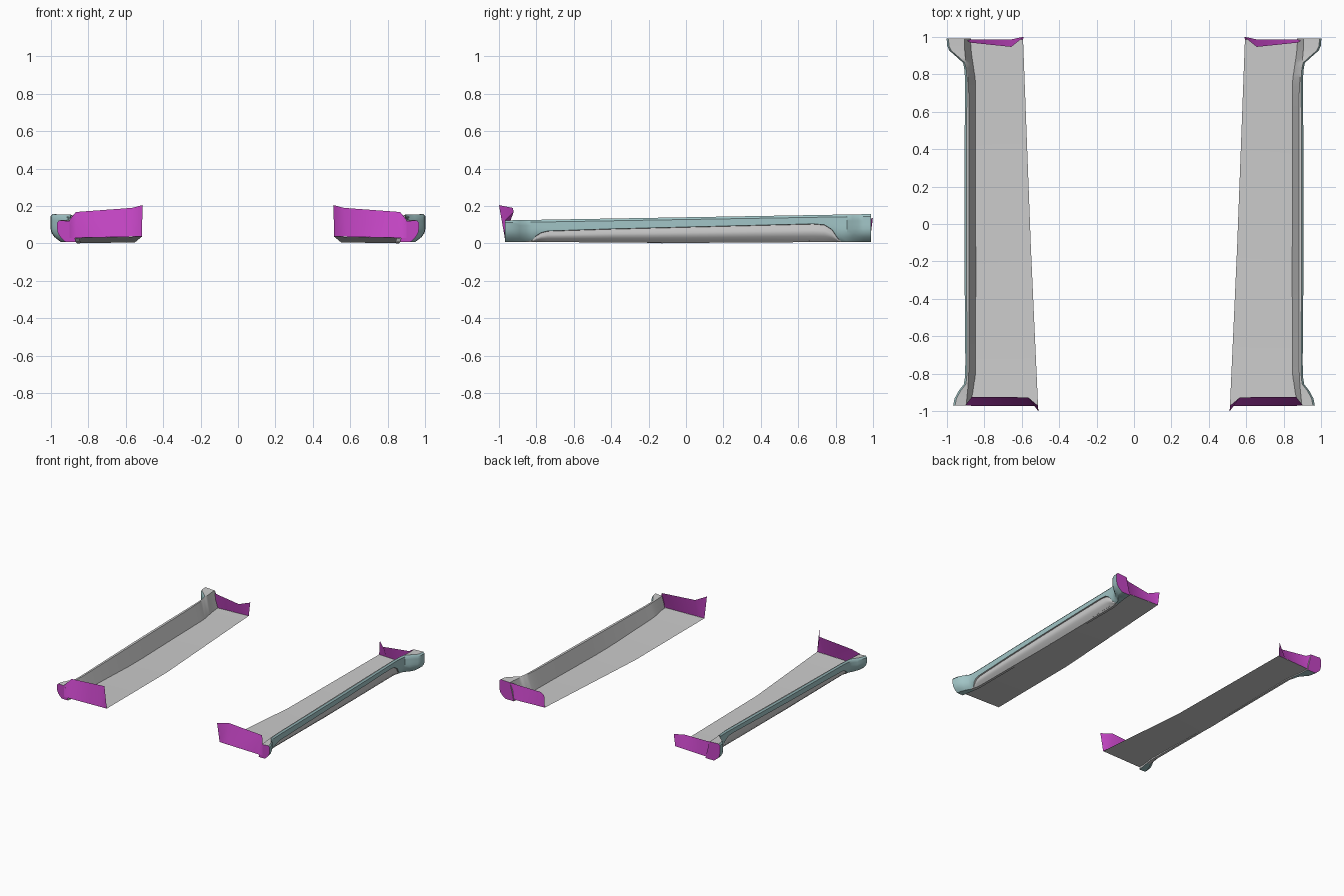
import bpy, math


def material(name, rgb):
    m = bpy.data.materials.new(name)
    m.diffuse_color = (*rgb, 1)
    return m


TEAL = material("teal", (0.36, 0.56, 0.57))
PURPLE = material("purple", (0.55, 0.06, 0.55))
GREY = material("grey", (0.6, 0.6, 0.6))


def build(name, verts, faces, mats, indices=None, angle=35):
    """Right-hand part, mirrored across x = 0."""
    me = bpy.data.meshes.new(name)
    me.from_pydata(verts, [], faces)
    for m in mats:
        me.materials.append(m)
    if indices:
        me.polygons.foreach_set("material_index", indices)
    ob = bpy.data.objects.new(name, me)
    bpy.context.collection.objects.link(ob)
    mod = ob.modifiers.new("mirror", 'MIRROR')
    mod.use_mirror_merge = False
    bpy.ops.object.select_all(action='DESELECT')
    ob.select_set(True)
    bpy.context.view_layer.objects.active = ob
    bpy.ops.object.shade_smooth_by_angle(angle=math.radians(angle))
    return ob


# Sill stations: y, outer x, inner bottom x, inner top x, inset panel height
stations = [
    (-0.968, 0.965, 0.865, 0.895, 0.012),
    (-0.930, 0.957, 0.860, 0.892, 0.012),
    (-0.890, 0.935, 0.853, 0.888, 0.012),
    (-0.855, 0.908, 0.848, 0.885, 0.012),
    (-0.825, 0.903, 0.843, 0.883, 0.016),
    (-0.800, 0.902, 0.840, 0.882, 0.042),
    (-0.775, 0.901, 0.840, 0.881, 0.058),
    (-0.740, 0.900, 0.840, 0.880, 0.067),
    (-0.400, 0.903, 0.843, 0.880, 0.078),
    (0.000, 0.905, 0.845, 0.880, 0.088),
    (0.400, 0.904, 0.845, 0.880, 0.098),
    (0.680, 0.902, 0.843, 0.881, 0.105),
    (0.740, 0.902, 0.843, 0.883, 0.100),
    (0.780, 0.902, 0.845, 0.886, 0.075),
    (0.810, 0.904, 0.850, 0.890, 0.030),
    (0.830, 0.906, 0.853, 0.893, 0.012),
    (0.860, 0.912, 0.857, 0.896, 0.012),
    (0.890, 0.945, 0.862, 0.900, 0.012),
    (0.925, 0.985, 0.866, 0.903, 0.012),
    (0.950, 0.997, 0.868, 0.905, 0.012),
    (0.990, 1.000, 0.870, 0.905, 0.012),
]
BAND, PANEL = 7, 7
verts = []
for y, X, ib, it, p in stations:
    top = 0.14 + 0.0172 * y
    low = 0.003 + 0.006 * abs(y)
    round_in = 0.035 + 0.35 * (X - 0.9)

    def wall(z):
        return X - round_in * max(0, 1 - z / 0.08) ** 2.2

    ring = [(ib, low), (it, top - 0.004), (X - 0.01, top)]
    # upper band, down to the panel edge
    for i in range(BAND):
        z = top - 0.012 + (p - top + 0.012) * i / (BAND - 1)
        ring.append((wall(z), z))
    # inset panel with a soft bead
    depth = 0.010 * min(1, (p - 0.012) / 0.03)
    for i in range(PANEL):
        t = i / (PANEL - 1)
        z = (p - 0.002) * (1 - t) + low * t
        bead = 0.8 * math.sin(math.pi * t) ** 2
        ring.append((wall(z) - depth * (1 - bead), z))
    verts += [(x, y, z) for x, z in ring]

n = 3 + BAND + PANEL
faces, idx = [], []
for s in range(len(stations) - 1):
    on_panel = 0.012 < stations[s][4] or 0.012 < stations[s + 1][4]
    for i in range(n):
        j = (i + 1) % n
        a, b = s * n, (s + 1) * n
        faces.append((a + i, b + i, b + j, a + j))
        inner = i < 2
        inset = i >= 2 + BAND and on_panel
        idx.append(1 if inner or inset else 0)
last = (len(stations) - 1) * n
faces += [tuple(range(n)), tuple(last + i for i in reversed(range(n)))]
idx += [2, 2]
build("sill", verts, faces, [TEAL, GREY, PURPLE], idx)

# Floor panel, dipping slightly at mid length
build("floor_panel",
      [(0.512, -0.97, 0.037), (0.865, -0.97, 0.03),
       (0.55, -0.13, 0.006), (0.86, -0.13, 0.001),
       (0.592, 0.985, 0.03), (0.875, 0.985, 0.02)],
      [(0, 1, 3, 2), (2, 3, 5, 4)], [GREY])

# Leaning end plates
build("front_end_plate",
      [(0.512, -0.97, 0.037), (0.58, -0.97, 0.036), (0.865, -0.97, 0.03), (0.90, -0.968, 0.03),
       (0.51, -1.0, 0.205), (0.565, -0.925, 0.19), (0.865, -0.922, 0.168), (0.90, -0.968, 0.125)],
      [(0, 1, 5, 4), (1, 2, 6, 5), (2, 3, 7, 6)], [PURPLE], angle=60)
build("rear_end_plate",
      [(0.592, 0.985, 0.03), (0.655, 0.985, 0.028), (0.875, 0.985, 0.02), (0.905, 0.99, 0.02),
       (0.588, 0.999, 0.135), (0.655, 0.945, 0.125), (0.875, 0.968, 0.14), (0.905, 0.99, 0.155)],
      [(1, 0, 4, 5), (2, 1, 5, 6), (3, 2, 6, 7)], [PURPLE], angle=60)
